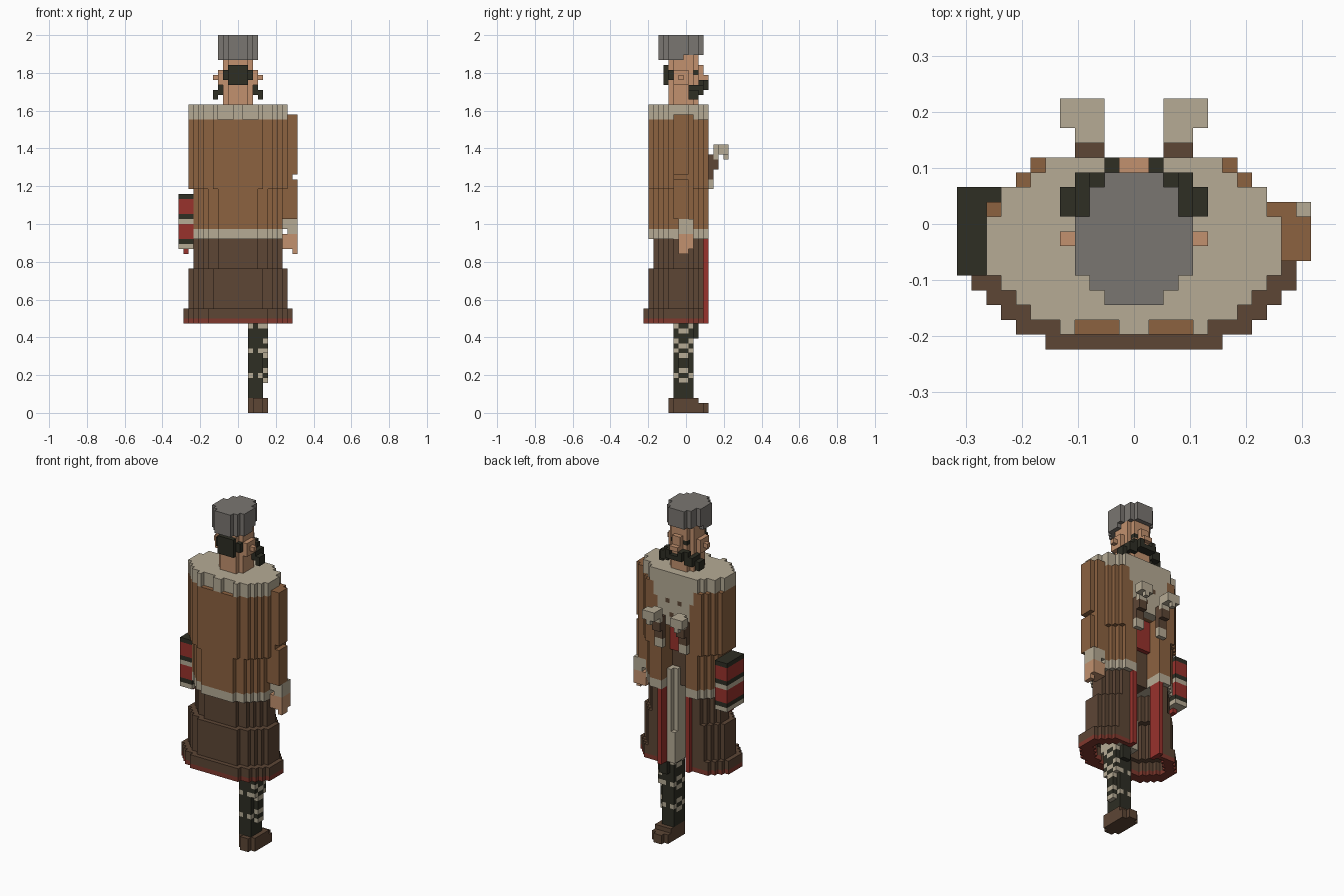
import bpy, bmesh

if "Cube" in bpy.data.objects:
    bpy.data.objects.remove(bpy.data.objects["Cube"])

V = 2 / 76  # edge length of one block


def lin(c):
    return c / 12.92 if c <= 0.04045 else ((c + 0.055) / 1.055) ** 2.4


COLOURS = {"grey": (122, 118, 113), "cream": (182, 171, 149), "tan": (140, 98, 64),
           "skin": (194, 145, 110), "dark_brown": (93, 70, 53), "red": (152, 50, 44),
           "black": (46, 46, 36), "hem_red": (128, 56, 45)}
MATS = {}
for name, rgb in COLOURS.items():
    m = bpy.data.materials.new(name)
    m.use_nodes = True
    col = tuple(lin(c / 255) for c in rgb) + (1.0,)
    m.diffuse_color = col
    bsdf = next(n for n in m.node_tree.nodes if n.type == "BSDF_PRINCIPLED")
    bsdf.inputs["Base Color"].default_value = col
    bsdf.inputs["Roughness"].default_value = 0.9
    MATS[name] = m

# Each face direction with its four block corners, counter-clockwise from outside
SIDES = {(1, 0, 0): ((1, 0, 0), (1, 1, 0), (1, 1, 1), (1, 0, 1)),
         (-1, 0, 0): ((0, 1, 0), (0, 0, 0), (0, 0, 1), (0, 1, 1)),
         (0, 1, 0): ((1, 1, 0), (0, 1, 0), (0, 1, 1), (1, 1, 1)),
         (0, -1, 0): ((0, 0, 0), (1, 0, 0), (1, 0, 1), (0, 0, 1)),
         (0, 0, 1): ((0, 0, 1), (1, 0, 1), (1, 1, 1), (0, 1, 1)),
         (0, 0, -1): ((0, 1, 0), (1, 1, 0), (1, 0, 0), (0, 0, 0))}


def box(cells, x, y, z, colour, mirror=False):
    """Fill a block range; ends are exclusive."""
    for i in range(*x):
        for j in range(*y):
            for k in range(*z):
                cells[i, j, k] = colour
                if mirror:
                    cells[-1 - i, j, k] = colour


def outline(back, wide, front):
    """Half width for each row of a rounded body cross-section."""
    rows = {}
    for y in range(back, front + 1):
        b, f = y - back, front - y
        rows[y] = wide - max((5, 3, 2, 1)[b] if b < 4 else 0, (3, 2, 1)[f] if f < 3 else 0)
    return rows


def slab(cells, rows, z, colour):
    for y, hw in rows.items():
        box(cells, (-hw, hw), (y, y + 1), z, colour)


def carve(cells, rule):
    for c in [c for c in cells if rule(*c)]:
        del cells[c]


def build(name, cells):
    """Make the outer skin of the blocks as one object."""
    bm = bmesh.new()
    verts = {}
    me = bpy.data.meshes.new(name)
    used = sorted(set(cells.values()))
    for u in used:
        me.materials.append(MATS[u])
    for (x, y, z), colour in cells.items():
        for (dx, dy, dz), corners in SIDES.items():
            if (x + dx, y + dy, z + dz) in cells:
                continue
            loop = []
            for a, b, c in corners:
                p = (x + a, y + b, z + c)
                if p not in verts:
                    verts[p] = bm.verts.new((p[0] * V, (p[1] - 0.5) * V, p[2] * V))
                loop.append(verts[p])
            bm.faces.new(loop).material_index = used.index(colour)
    bm.to_mesh(me)
    bm.free()
    bpy.context.collection.objects.link(bpy.data.objects.new(name, me))


# Hat, shorter over the face
hat = {}
slab(hat, dict(zip(range(-5, 4), (2, 3, 4, 4, 4, 4, 3, 3, 2))), (71, 76), "grey")
carve(hat, lambda x, y, z: z == 71 and y >= 0)
build("hat", hat)

# Head with neck, ears, nose and eyes
head = {}
slab(head, {-3: 2, -2: 3, -1: 3, 0: 3, 1: 3, 2: 2}, (61, 72), "skin")
box(head, (3, 4), (-2, 1), (66, 69), "skin", True)
box(head, (4, 5), (-1, 0), (67, 68), "skin", True)
box(head, (0, 1), (3, 4), (66, 70), "skin", True)
box(head, (0, 1), (4, 5), (67, 68), "skin", True)
box(head, (1, 2), (2, 3), (68, 69), "black", True)
build("head", head)

# Hair at the back of the head
hair = {}
box(hair, (0, 2), (-4, -3), (66, 70), "black", True)
box(hair, (0, 3), (-3, -2), (67, 69), "black", True)
box(hair, (0, 2), (-3, -2), (67, 71), "black", True)
build("hair", hair)

# Long drooping moustache
tache = {}
for x, y, z in (((0, 1), (3, 5), (65, 66)), ((1, 2), (3, 5), (65, 67)), ((2, 3), (3, 4), (64, 67)),
                ((3, 4), (1, 4), (64, 66)), ((4, 5), (1, 3), (63, 65))):
    box(tache, x, y, z, "black", True)
build("moustache", tache)

# Cape with fur collar, fur chest and fur lower band, open at the front
cape = {}
full, narrow = outline(-7, 10, 4), outline(-7, 9, 4)
slab(cape, narrow, (35, 37), "cream")
slab(cape, narrow, (37, 45), "tan")
slab(cape, full, (45, 59), "tan")
slab(cape, full, (59, 62), "cream")
box(cape, (0, 4), (4, 5), (50, 59), "cream", True)
box(cape, (0, 3), (3, 4), (50, 59), "cream", True)
box(cape, (4, 5), (4, 5), (56, 59), "cream", True)
carve(cape, lambda x, y, z: z < 50 and -3 <= x < 3 and y >= -3)
carve(cape, lambda x, y, z: z >= 59 and (
    (y == -7 and 1 < abs(x + 0.5) < 4)
    or (y in (1, 3, 4) and abs(x + 0.5) > full[y] - 1)))
for spot in ((1, 4, 55), (-2, 4, 55), (0, 4, 52)):
    cape[spot] = "dark_brown"
build("cape", cape)

# Body seen through the cape opening, with a red sash
torso = {}
box(torso, (-3, 3), (-3, 2), (43, 50), "red")
box(torso, (-3, 3), (-3, 1), (35, 43), "dark_brown")
build("torso", torso)

# Flared coat skirt, hollow and open at the front, with red edges
skirt = {}
for (back, wide), z0, z1 in (((-6, 9), 29, 35), ((-7, 10), 21, 29), ((-8, 11), 18, 21)):
    slab(skirt, outline(back, wide, 3), (z0, z1), "dark_brown")
    inner = outline(back + 2, wide - 2, 2)
    carve(skirt, lambda x, y, z: z0 <= z < z1 and abs(x + 0.5) < inner.get(y, 0))
for c in skirt:
    if c[2] == 18:
        skirt[c] = "hem_red"
carve(skirt, lambda x, y, z: -3 <= x < 3 and y >= 0)
box(skirt, (3, 4), (2, 5), (18, 35), "red", True)
build("coat_skirt", skirt)

# Trouser leg
trousers = {}
box(trousers, (1, 6), (-3, 3), (18, 39), "cream")
carve(trousers, lambda x, y, z: x in (1, 5) and y in (-3, 2) and z > 24)
build("trousers", trousers)

# Standing leg with criss-cross laces
leg = {}
slab_z = (3, 18)
box(leg, (2, 5), (-2, 2), slab_z, "black")
box(leg, (5, 6), (-1, 1), (6, 18), "black")
box(leg, (5, 6), (-2, 2), (12, 18), "black")
box(leg, (3, 5), (2, 3), (15, 18), "black")
for x, y, z in leg:
    ring = z % 5
    if z > 5 and ((ring == 2 and (y in (-2, 1)) and x != 3)
                  or (ring in (1, 3) and y in (-1, 0) and x in (2, 5))
                  or (ring == 4 and y in (-2, 1) and x == 5)):
        leg[x, y, z] = "cream"
build("leg", leg)

# Shoe
shoe = {}
box(shoe, (2, 6), (-3, 5), (0, 2), "dark_brown")
box(shoe, (2, 6), (-3, 3), (2, 3), "dark_brown")
carve(shoe, lambda x, y, z: x in (2, 5) and (y == 4 or y == -3))
build("shoe", shoe)

# Small raised forearms with fur mitts
arms = {}
box(arms, (2, 4), (5, 6), (47, 52), "dark_brown", True)
box(arms, (2, 4), (6, 7), (49, 51), "dark_brown", True)
box(arms, (2, 4), (5, 6), (45, 47), "cream", True)
box(arms, (2, 4), (6, 7), (51, 54), "cream", True)
box(arms, (2, 5), (7, 9), (52, 54), "cream", True)
box(arms, (3, 4), (8, 9), (51, 52), "cream", True)
box(arms, (3, 4), (3, 5), (45, 50), "dark_brown", True)
build("forearms", arms)

# Hanging left sleeve, with fur cuff and hand
sleeve = {}
box(sleeve, (9, 11), (-2, 2), (39, 60), "tan")
box(sleeve, (11, 12), (-2, 1), (39, 60), "tan")
carve(sleeve, lambda x, y, z: x == 11 and z == 47)
box(sleeve, (9, 12), (-1, 2), (37, 39), "cream")
box(sleeve, (10, 12), (-1, 2), (36, 37), "cream")
box(sleeve, (9, 12), (-1, 2), (33, 36), "skin")
box(sleeve, (11, 12), (-1, 1), (32, 33), "skin")
build("left_sleeve", sleeve)

# Striped pouch on the right hip
pouch = {}
for z0, z1, colour in ((33, 34, "cream"), (34, 35, "black"), (35, 38, "red"), (38, 39, "cream"),
                       (39, 40, "black"), (40, 43, "red"), (43, 44, "black")):
    box(pouch, (-12, -9), (-3, 3), (z0, z1), colour)
box(pouch, (-11, -10), (-1, 1), (32, 33), "red")
build("hip_pouch", pouch)
